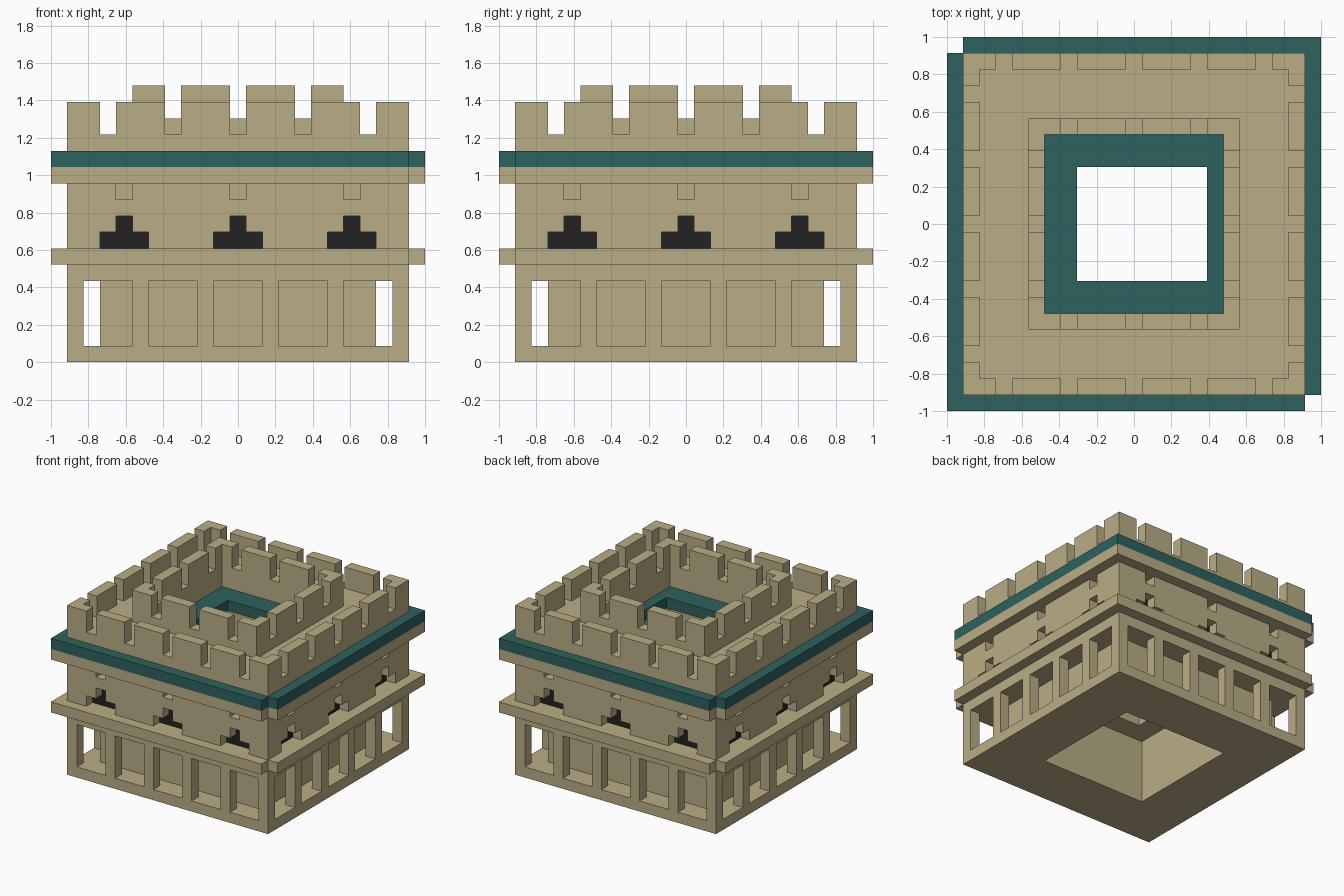
import bpy
import bmesh
from mathutils import Matrix, Vector

if "Cube" in bpy.data.objects:
    bpy.data.objects.remove(bpy.data.objects["Cube"], do_unlink=True)

U = 2 / 23           # one block
WALL = 10.5          # half width of the outer walls, in blocks
COURT = 5.5          # half width of the inner court
LEDGE = WALL + 1


def material(name, rgb):
    m = bpy.data.materials.new(name)
    m.use_nodes = True
    m.diffuse_color = (*rgb, 1)
    bsdf = m.node_tree.nodes["Principled BSDF"]
    bsdf.inputs["Base Color"].default_value = (*rgb, 1)
    bsdf.inputs["Roughness"].default_value = 0.9
    return m


STONE = material("sand stone", (0.49, 0.42, 0.235))
TEAL = material("dark teal", (0.027, 0.122, 0.112))
BLACK = material("window black", (0.016, 0.016, 0.016))


def part(name, boxes, mat, turns=1):
    """Boxes (x0, x1, y0, y1, z0, z1) in blocks, repeated around the z axis."""
    bm = bmesh.new()
    for t in range(turns):
        spin = Matrix.Rotation(t * 6.283185307 / turns, 4, "Z")
        for x0, x1, y0, y1, z0, z1 in boxes:
            size = Vector((x1 - x0, y1 - y0, z1 - z0)) * U
            mid = Vector((x0 + x1, y0 + y1, z0 + z1)) * U / 2
            mat4 = spin @ Matrix.Translation(mid) @ Matrix.Diagonal((*size, 1))
            bmesh.ops.create_cube(bm, size=1, matrix=mat4)
    mesh = bpy.data.meshes.new(name)
    bm.to_mesh(mesh)
    bm.free()
    mesh.materials.append(mat)
    obj = bpy.data.objects.new(name, mesh)
    bpy.context.collection.objects.link(obj)
    return obj


def frame(out, hole, z0, z1):
    """Square slab with a rectangular hole (x0, x1, y0, y1)."""
    a, b, c, d = hole
    return [(-out, a, -out, out, z0, z1), (b, out, -out, out, z0, z1),
            (a, b, -out, c, z0, z1), (a, b, d, out, z0, z1)]


def row(half, gaps, z0, z1):
    """Front run of wall one block thick, broken by (centre, width) gaps."""
    boxes, x = [], -half
    for c, w in gaps:
        boxes.append((x, c - w / 2, -half, 1 - half, z0, z1))
        x = c + w / 2
    boxes.append((x, half - 1, -half, 1 - half, z0, z1))
    return boxes


def ledge(z0, z1):
    """Half of the projecting band; two opposite corners stay notched."""
    return [(-LEDGE, WALL, -LEDGE, -WALL, z0, z1),
            (WALL, LEDGE, -WALL, WALL, z0, z1)]


court = (-COURT, COURT, -COURT, COURT)
opening = (-3.5, 4.5, -3.5, 3.5)

# Ground floor with open arcade around a solid core
part("base_slab", frame(WALL, court, 0, 1), STONE)
part("ground_core", frame(8.5, court, 1, 5), STONE)
part("arcade_pillars", row(WALL, [(c, 3) for c in (-8, -4, 0, 4, 8)], 1, 5), STONE, 4)
part("arcade_lintel", frame(WALL, court, 5, 6), STONE)

# Middle floor slab and projecting band
part("middle_floor", frame(WALL, opening, 6, 7), STONE)
part("lower_ledge", ledge(6, 7), STONE, 2)

# Upper storey with stepped windows and small vents
bays = (-7, 0, 7)
part("upper_core", frame(WALL - 1, court, 7, 11), STONE)
part("upper_wall",
     row(WALL, [(c, 3) for c in bays], 7, 8)
     + row(WALL, [(c, 1) for c in bays], 8, 9)
     + row(WALL, [], 9, 10)
     + row(WALL, [(c, 1) for c in (-7, 0, 7)], 10, 11), STONE, 4)
panes = []
for c in bays:
    for w, z in ((3, 7), (1, 8)):
        panes.append((c - w / 2, c + w / 2, -WALL + 0.92, -WALL + 1, z, z + 1))
part("window_panes", panes, BLACK, 4)

# Cornice: stone band below, teal band above
part("cornice", frame(WALL, court, 11, 12), STONE)
part("cornice_ledge", ledge(11, 12), STONE, 2)
part("teal_floor", frame(WALL, opening, 12, 13), TEAL)
part("teal_ledge", ledge(12, 13), TEAL, 2)

# Roof walk and two rings of battlements
part("roof_walk", frame(WALL, court, 13, 14), STONE)
part("outer_battlements", row(WALL, [(c, 1) for c in (-8, -4, 0, 4, 8)], 14, 16), STONE, 4)
part("inner_parapet", row(COURT + 1, [], 14, 15), STONE, 4)
part("inner_battlements", row(COURT + 1, [(c, 1) for c in (-4, 0, 4)], 15, 17), STONE, 4)
